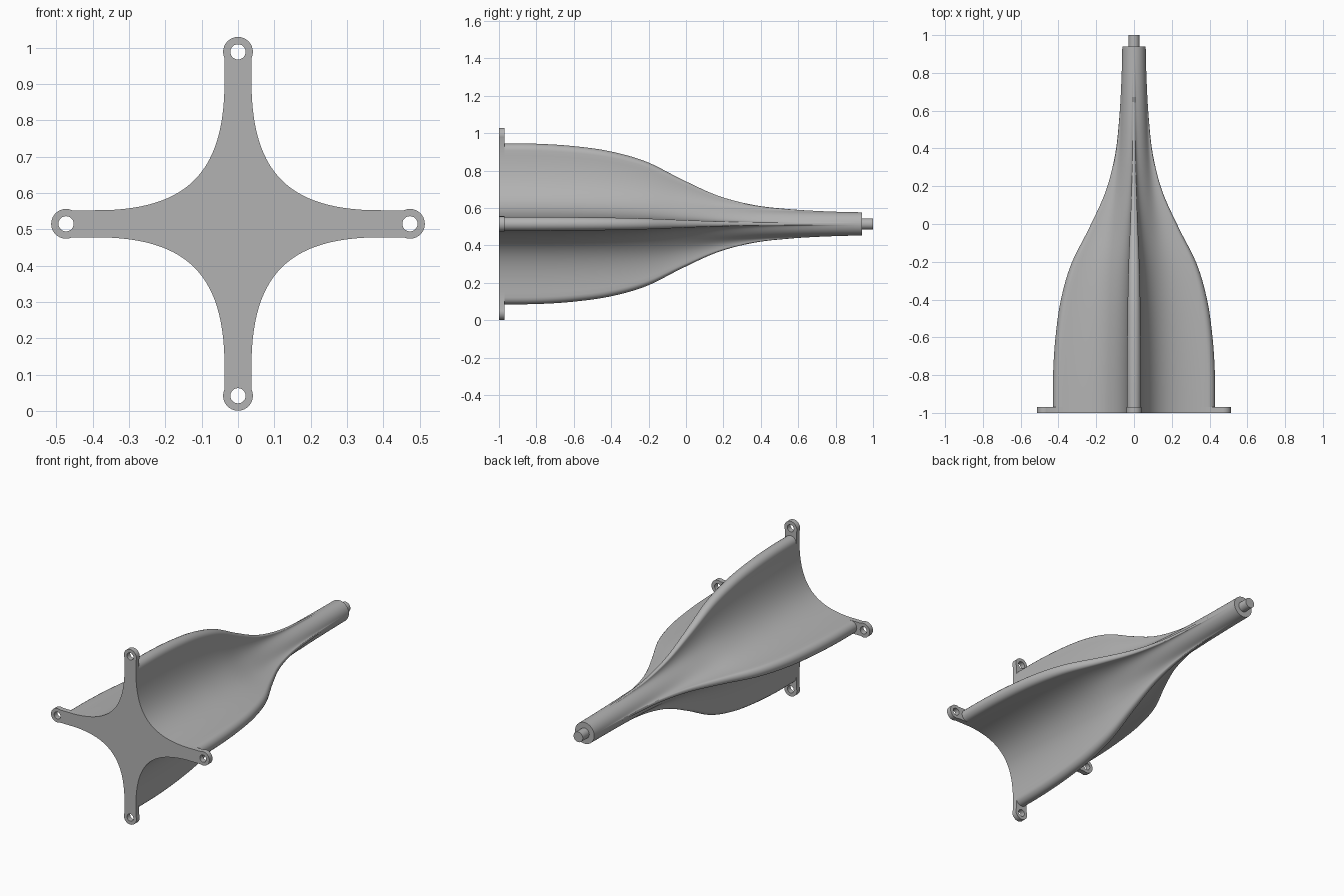
import bpy, bmesh, math
from mathutils import Vector, Matrix
from mathutils.geometry import interpolate_bezier

cube = bpy.data.objects.get("Cube")
if cube:
    bpy.data.objects.remove(cube, do_unlink=True)

CZ = 0.515            # height of the long axis
ARM = 0.037           # half thickness of a fin
PIPE = 0.062          # neck radius
FIN = 0.43            # fin reach at the wide end

grey = bpy.data.materials.new("light_grey")
grey.use_nodes = True
grey.diffuse_color = (0.45, 0.45, 0.45, 1)
grey.node_tree.nodes["Principled BSDF"].inputs["Base Color"].default_value = (0.45, 0.45, 0.45, 1)


def arc(cx, r, start, end, n):
    return [Vector((cx + r * math.cos(math.radians(start + (end - start) * i / n)),
                    r * math.sin(math.radians(start + (end - start) * i / n)))) for i in range(n + 1)]


def star(tip):
    """Four-armed outline: a tip arc and a concave flank, repeated by rotation."""
    reach = FIN - ARM
    flank = interpolate_bezier(Vector((reach, ARM)), Vector((0.14, ARM)),
                               Vector((ARM, 0.14)), Vector((ARM, reach)), 29)
    quarter = tip + [p.to_2d() for p in flank[1:-1]]
    return [Matrix.Rotation(k * math.pi / 2, 2) @ p for k in range(4) for p in quarter]


def catmull(vals, t):
    i = min(int(t), len(vals) - 2)
    f = t - i
    a, b, c, d = (vals[min(max(j, 0), len(vals) - 1)] for j in range(i - 1, i + 3))
    return b + 0.5 * f * (c - a + f * (2 * a - 5 * b + 4 * c - d + f * (3 * (b - c) + d - a)))


def finish(obj, angle):
    bpy.ops.object.select_all(action='DESELECT')
    obj.select_set(True)
    bpy.context.view_layer.objects.active = obj
    bpy.ops.object.shade_smooth_by_angle(angle=math.radians(angle))


# Finned body: star section blending into a round neck
section = star(arc(FIN - ARM, ARM, -90, 90, 10))
blend = [1, 0.995, 0.96, 0.885, 0.735, 0.475, 0.24, 0.105, 0.045, 0.014, 0]
y0, y1, rings = -0.98, 0.94, 64
bm = bmesh.new()
loops = []
for s in range(rings + 1):
    a = catmull(blend, s / rings * (len(blend) - 1))
    y = y0 + (y1 - y0) * s / rings
    pts = [p * a + p.normalized() * PIPE * (1 - a) for p in section]
    loops.append([bm.verts.new((p.x, y, CZ + p.y)) for p in pts])
n = len(section)
for lower, upper in zip(loops, loops[1:]):
    for i in range(n):
        j = (i + 1) % n
        bm.faces.new((lower[i], lower[j], upper[j], upper[i]))
bm.faces.new(loops[0])
bm.faces.new(loops[-1])
bmesh.ops.recalc_face_normals(bm, faces=bm.faces)
mesh = bpy.data.meshes.new("finned_body")
bm.to_mesh(mesh)
bm.free()
body = bpy.data.objects.new("finned_body", mesh)
bpy.context.collection.objects.link(body)
mesh.materials.append(grey)
finish(body, 40)

# Mounting plate with rounded tabs and bolt holes
curve = bpy.data.curves.new("mounting_plate", 'CURVE')
curve.dimensions = '2D'
curve.fill_mode = 'BOTH'
curve.extrude = 0.015
TAB = 0.473
holes = [[Matrix.Rotation(k * math.pi / 2, 2) @ p for p in arc(TAB, 0.021, 0, 345, 23)] for k in range(4)]
for outline in [star(arc(TAB, 0.041, -115, 115, 20))] + holes:
    spline = curve.splines.new('POLY')
    spline.points.add(len(outline) - 1)
    for point, p in zip(spline.points, outline):
        point.co = (p.x, p.y, 0, 1)
    spline.use_cyclic_u = True
plate = bpy.data.objects.new("mounting_plate", curve)
bpy.context.collection.objects.link(plate)
plate.location = (0, -0.985, CZ)
plate.rotation_euler = (math.pi / 2, 0, 0)
curve.materials.append(grey)
bpy.ops.object.select_all(action='DESELECT')
plate.select_set(True)
bpy.context.view_layer.objects.active = plate
bpy.ops.object.convert(target='MESH')
plate = bpy.context.object
plate.name = "mounting_plate"
bm = bmesh.new()
bm.from_mesh(plate.data)
bmesh.ops.remove_doubles(bm, verts=bm.verts, dist=0.0001)
bmesh.ops.recalc_face_normals(bm, faces=bm.faces)
bm.to_mesh(plate.data)
bm.free()
finish(plate, 30)

# Spindle stub at the end of the neck
bpy.ops.mesh.primitive_cylinder_add(vertices=40, radius=0.03, depth=0.08,
                                    location=(0, 0.96, CZ), rotation=(math.pi / 2, 0, 0))
stub = bpy.context.object
stub.name = "spindle_stub"
stub.data.materials.append(grey)
finish(stub, 40)
